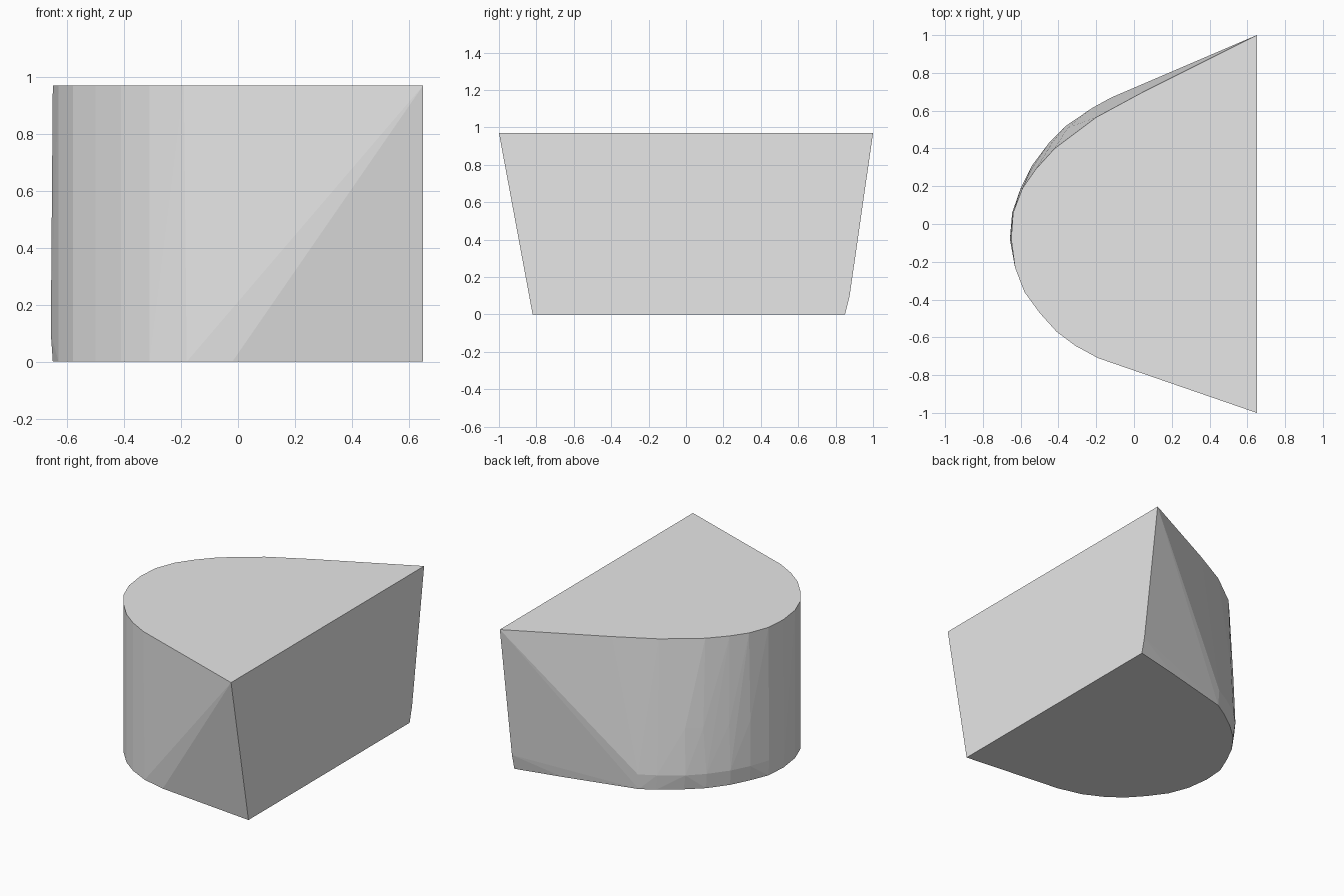
import bpy
import bmesh

HEIGHT = 0.97
FLAT_X = 0.65


def remove_default_cube():
    cube = bpy.data.objects.get("Cube")
    if cube:
        bpy.data.objects.remove(cube, do_unlink=True)


def flat_material(name, colour):
    material = bpy.data.materials.new(name)
    material.use_nodes = True
    material.diffuse_color = colour
    shader = material.node_tree.nodes["Principled BSDF"]
    shader.inputs["Base Color"].default_value = colour
    return material


def convex_block(name, rings, material):
    """Wrap a convex skin around stacked (height, outline) rings."""
    bm = bmesh.new()
    for height, outline in rings:
        for x, y in outline:
            bm.verts.new((x, y, height))
    result = bmesh.ops.convex_hull(bm, input=bm.verts[:])
    loose = set(result["geom_interior"]) | set(result["geom_unused"])
    spare = [v for v in loose if isinstance(v, bmesh.types.BMVert) and v.is_valid]
    bmesh.ops.delete(bm, geom=spare, context="VERTS")
    # Merge the triangles of the level and flat sides
    bmesh.ops.dissolve_limit(bm, angle_limit=0.002,
                             verts=bm.verts[:], edges=bm.edges[:])
    bmesh.ops.recalc_face_normals(bm, faces=bm.faces[:])
    mesh = bpy.data.meshes.new(name)
    bm.to_mesh(mesh)
    bm.free()
    mesh.materials.append(material)
    block = bpy.data.objects.new(name, mesh)
    bpy.context.collection.objects.link(block)
    return block


remove_default_cube()
grey = flat_material("plain grey", (0.8, 0.8, 0.8, 1.0))

# Rounded front quarter, shared by the top rim and the base
front_curve = [(-.65, -.08), (-.63, -.23), (-.58, -.36), (-.5, -.47),
               (-.41, -.57), (-.31, -.645)]

# Top rim: two straight flanks leading into a rounded nose
top_rim = [(FLAT_X, 1), (.05, .7), (-.2, .565), (-.3, .49), (-.42, .4),
           (-.52, .29), (-.59, .19), (-.64, .06), *front_curve,
           (-.19, -.71), (FLAT_X, -1)]

# Slight bulge on the back of the nose
mid_bulge = [(-.35, .51), (-.43, .435), (-.53, .31), (-.6, .19), (-.643, .06)]
low_bulge = [(FLAT_X, .875), (-.12, .67), (-.22, .615), (-.36, .52),
             (-.45, .43), (-.54, .31), (-.6, .19), (-.645, .06), (-.657, -.08)]

# Base: narrower at the flat side
base = [(FLAT_X, .85), (.35, .78), (-.12, .66), (-.21, .605), (-.34, .51),
        (-.44, .42), (-.53, .3), (-.59, .18), (-.64, .06), *front_curve,
        (-.18, -.71), (-.02, -.75), (FLAT_X, -.82)]

rings = [(0, base), (.1, low_bulge), (.4, mid_bulge), (HEIGHT, top_rim)]
convex_block("rounded_block", rings, grey)
